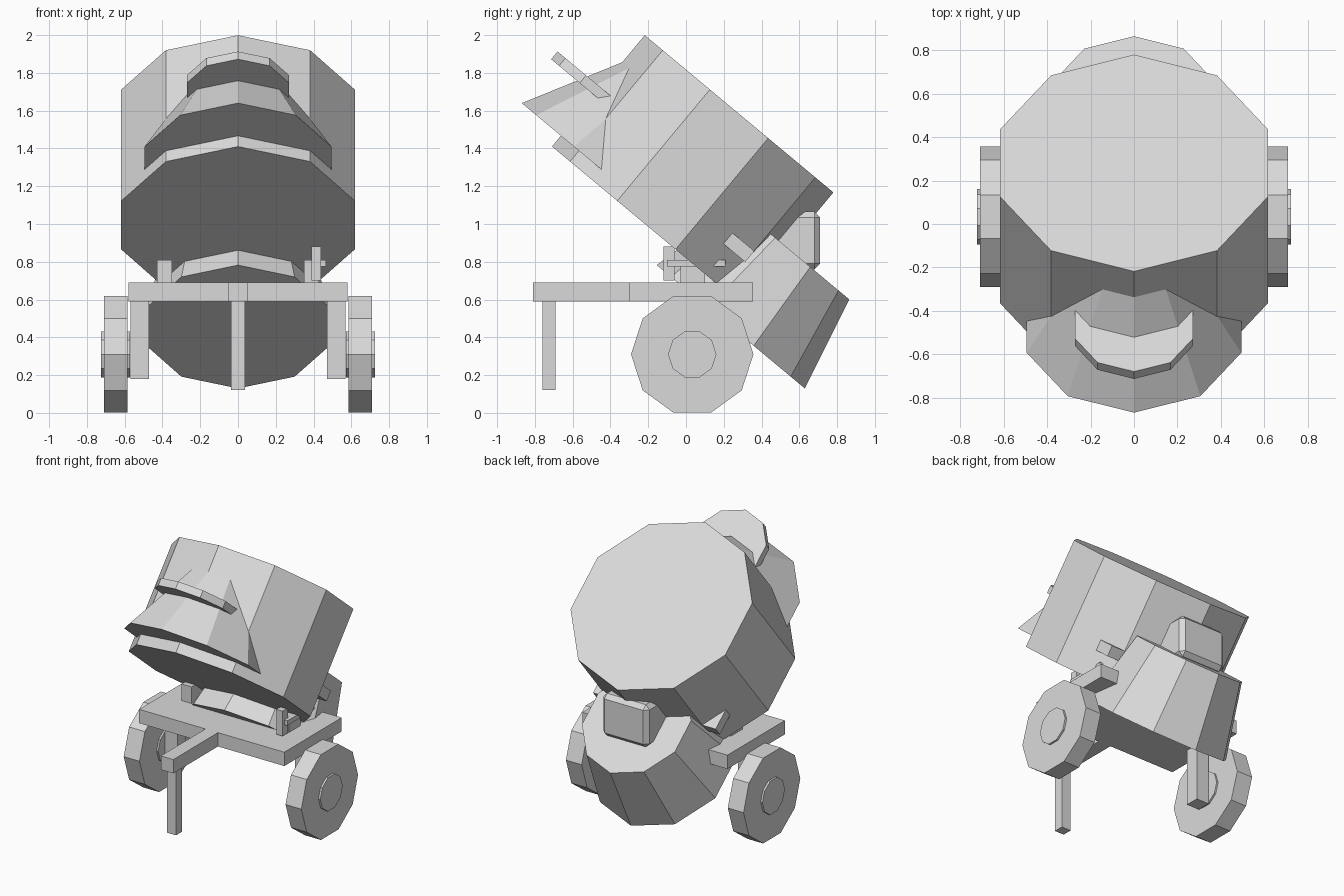
import bpy, bmesh, math
from mathutils import Matrix, Vector

if "Cube" in bpy.data.objects:
    bpy.data.objects.remove(bpy.data.objects["Cube"])

grey = bpy.data.materials.new("plain_grey")
grey.diffuse_color = (0.7, 0.7, 0.7, 1)
grey.use_nodes = True
grey.node_tree.nodes["Principled BSDF"].inputs["Base Color"].default_value = grey.diffuse_color
TILT = math.radians(-39.8)
LEAN = Matrix.Rotation(TILT, 4, 'X')        # leaning drum axis
SIDE = Matrix.Rotation(math.pi / 2, 4, 'Y')  # wheel axis along x


def finish(name, bm):
    bmesh.ops.recalc_face_normals(bm, faces=bm.faces)
    me = bpy.data.meshes.new(name)
    bm.to_mesh(me)
    bm.free()
    me.materials.append(grey)
    ob = bpy.data.objects.new(name, me)
    bpy.context.collection.objects.link(ob)
    return ob


def frustum(name, base, r1, r2, h, rot, n=10):
    """Ten-sided solid standing on its base centre, one corner on local y."""
    bm = bmesh.new()
    rings = []
    for r, z in ((r1, 0), (r2, h)):
        rings.append([bm.verts.new((r * math.sin(2 * math.pi * i / n),
                                    r * math.cos(2 * math.pi * i / n), z)) for i in range(n)])
    for ring in rings:
        bm.faces.new(ring)
    for i in range(n):
        j = (i + 1) % n
        bm.faces.new((rings[0][i], rings[0][j], rings[1][j], rings[1][i]))
    bm.transform(Matrix.Translation(base) @ rot)
    return finish(name, bm)


def box(name, lo, hi, rot=None, bevel=0):
    lo, hi = Vector(lo), Vector(hi)
    bm = bmesh.new()
    bmesh.ops.create_cube(bm, size=1)
    bm.transform(Matrix.Diagonal((*(hi - lo), 1)))
    if bevel:
        bmesh.ops.bevel(bm, geom=bm.edges[:], offset=bevel, segments=1, affect='EDGES')
    m = Matrix.Translation((lo + hi) / 2)
    bm.transform(m @ rot if rot else m)
    return finish(name, bm)


# leaning drum, hood and brim, lower body
frustum("drum", (0, -0.21, 0.994), 0.65, 0.65, 0.767, LEAN)
frustum("hood", (0, -0.47, 1.307), 0.52, 0.20, 0.60, LEAN)
frustum("brim", (0, -0.495, 1.69), 0.285, 0.285, 0.053, LEAN)
frustum("lower_body", (0, 0.237, 0.456), 0.51, 0.39, 0.513, LEAN)

# rear motor box
box("motor_box", (-0.185, 0.45, 0.76), (0.185, 0.71, 1.065), bevel=0.03)

# frame, tow bar and front leg
box("frame", (-0.58, -0.30, 0.59), (0.58, 0.355, 0.69))
box("tow_bar", (-0.05, -0.81, 0.59), (0.05, -0.30, 0.69))
box("front_leg", (-0.037, -0.76, 0.12), (0.037, -0.69, 0.59))

# wheels, hubs, struts, drum clamps on both sides
for side, s in (("left", -1), ("right", 1)):
    frustum("wheel_" + side, (0.647 * s - 0.063, 0.033, 0.31), 0.324, 0.324, 0.126, SIDE)
    frustum("hub_" + side, (0.648 * s - 0.076, 0.033, 0.31), 0.128, 0.128, 0.152, SIDE)
    box("strut_" + side, (0.52 * s - 0.05, -0.02, 0.18), (0.52 * s + 0.05, 0.08, 0.59))
    box("post_" + side, (0.39 * s - 0.04, -0.03, 0.68), (0.39 * s + 0.04, 0.10, 0.81))
    box("clamp_" + side, (0.43 * s - 0.06, 0.165, 0.853), (0.43 * s + 0.06, 0.36, 0.928), rot=LEAN)

# lever on the right post
box("lever", (0.39, -0.12, 0.70), (0.44, -0.06, 0.88))
box("lever_handle", (0.41, -0.10, 0.775), (0.465, 0.21, 0.81))
